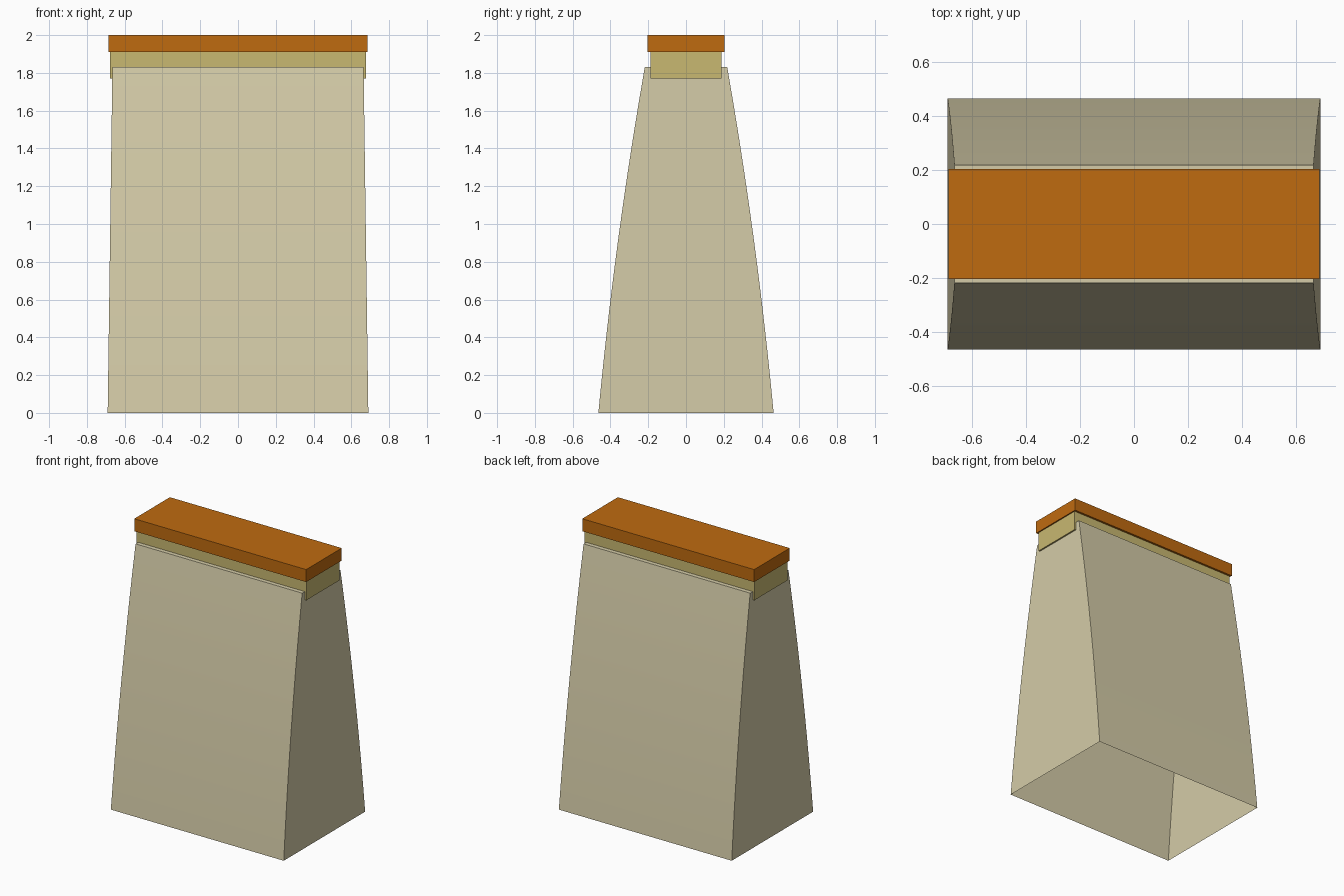
import bpy
import bmesh

cube = bpy.data.objects.get("Cube")
if cube:
    bpy.data.objects.remove(cube, do_unlink=True)


def make_material(name, rgb):
    mat = bpy.data.materials.new(name)
    mat.use_nodes = True
    color = (*rgb, 1.0)
    mat.diffuse_color = color
    mat.node_tree.nodes["Principled BSDF"].inputs["Base Color"].default_value = color
    return mat


def make_object(name, bm, mat):
    bmesh.ops.recalc_face_normals(bm, faces=bm.faces)
    mesh = bpy.data.meshes.new(name)
    bm.to_mesh(mesh)
    bm.free()
    mesh.materials.append(mat)
    obj = bpy.data.objects.new(name, mesh)
    bpy.context.collection.objects.link(obj)
    return obj


def make_box(name, half_x, half_y, bottom, top, mat):
    bm = bmesh.new()
    bmesh.ops.create_cube(bm, size=2)
    for v in bm.verts:
        z = top if v.co.z > 0 else bottom
        v.co = (v.co.x * half_x, v.co.y * half_y, z)
    return make_object(name, bm, mat)


cream = make_material("cream", (0.66, 0.60, 0.39))
straw = make_material("straw", (0.58, 0.48, 0.165))
orange = make_material("burnt orange", (0.52, 0.145, 0.005))

# Tapering body with gently bowed front and back, open underneath
BODY_TOP = 1.83
STEPS = 10
bm = bmesh.new()
rings = []
for i in range(STEPS + 1):
    z = BODY_TOP * i / STEPS
    half_x = 0.69 - 0.0137 * z
    half_y = 0.464 - 0.094 * z - 0.022 * z * z
    corners = ((-1, -1), (1, -1), (1, 1), (-1, 1))
    rings.append([bm.verts.new((sx * half_x, sy * half_y, z)) for sx, sy in corners])
for low, high in zip(rings, rings[1:]):
    for a in range(4):
        b = (a + 1) % 4
        bm.faces.new((low[a], low[b], high[b], high[a]))
bm.faces.new(rings[-1])
body = make_object("body", bm, cream)
# An open shell needs its normals checked against the closed top
if body.data.polygons[-1].normal.z < 0:
    body.data.flip_normals()
bpy.context.view_layer.objects.active = body
body.select_set(True)
bpy.ops.object.shade_smooth_by_angle()

# Neck band and lid
make_box("neck", 0.677, 0.188, 1.77, 1.91, straw)
make_box("lid", 0.686, 0.203, 1.91, 2.0, orange)
